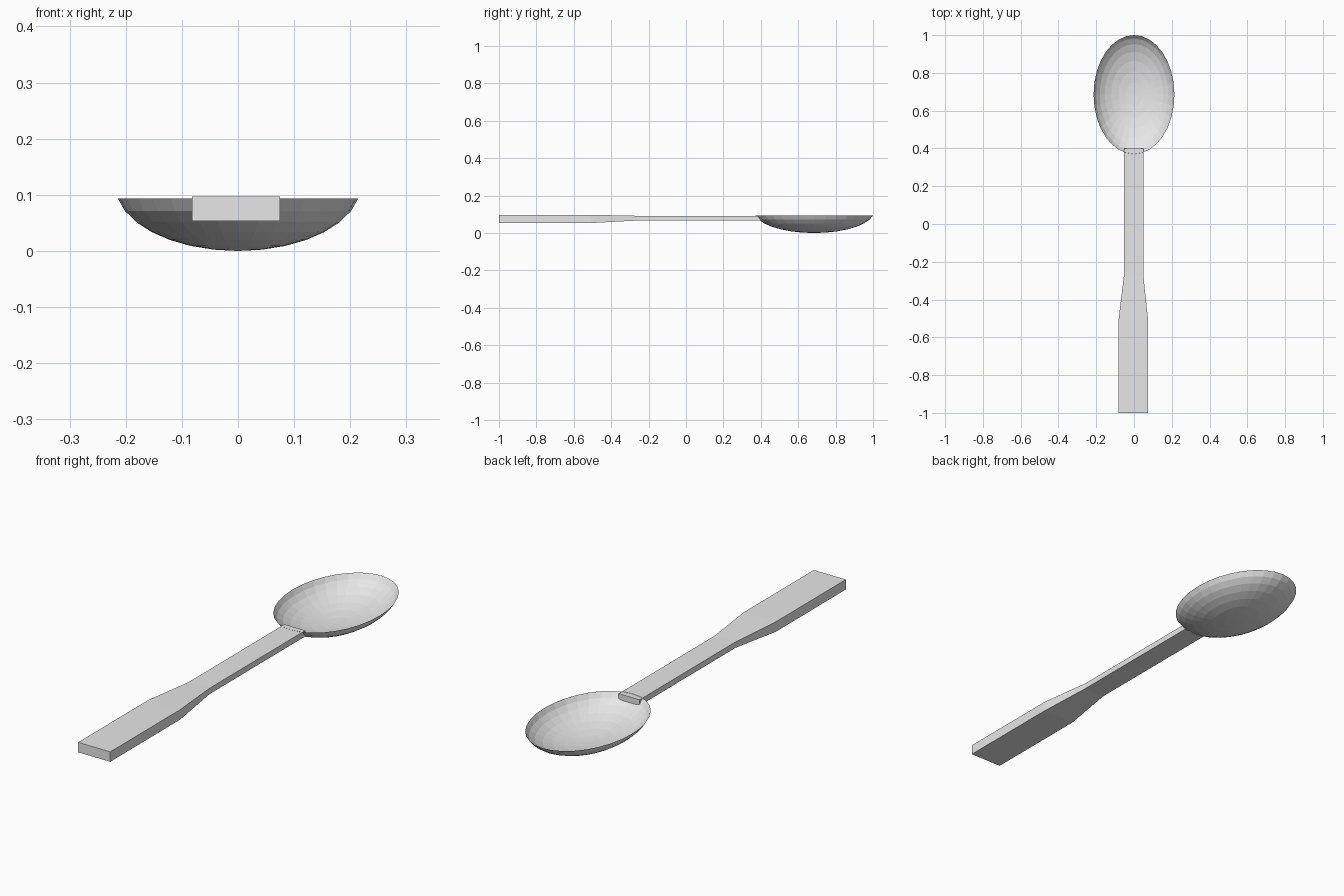
import bpy
import bmesh
import math
from mathutils import Vector

cube = bpy.data.objects.get("Cube")
if cube:
    bpy.data.objects.remove(cube, do_unlink=True)

steel = bpy.data.materials.new("light_grey_steel")
steel.use_nodes = True
colour = (0.8, 0.8, 0.8, 1)
steel.diffuse_color = colour
steel.node_tree.nodes["Principled BSDF"].inputs["Base Color"].default_value = colour


def add_object(name, bm):
    mesh = bpy.data.meshes.new(name)
    bm.to_mesh(mesh)
    bm.free()
    mesh.materials.append(steel)
    obj = bpy.data.objects.new(name, mesh)
    bpy.context.collection.objects.link(obj)
    return obj


# Bowl: lower cap of a faceted sphere, stretched to an oval, open at the top
bm = bmesh.new()
bmesh.ops.create_uvsphere(bm, u_segments=32, v_segments=16, radius=1)
bmesh.ops.delete(bm, geom=[v for v in bm.verts if v.co.z > -0.1], context="VERTS")
rim_angle = math.radians(78.75)
rim_radius = math.sin(rim_angle)
depth = 0.093 / (1 - math.cos(rim_angle))
bmesh.ops.translate(bm, verts=bm.verts, vec=(0, 0, 1))
bmesh.ops.scale(bm, verts=bm.verts, vec=(0.214 / rim_radius, 0.315 / rim_radius, depth))
bmesh.ops.translate(bm, verts=bm.verts, vec=(0, 0.685, 0))
add_object("bowl", bm)

# Handle: rectangular sections (y, left x, right x, bottom z, top z) joined in a strip
sections = [
    (-1.0, -0.082, 0.075, 0.053, 0.097),
    (-0.51, -0.082, 0.075, 0.053, 0.097),
    (-0.27, -0.053, 0.049, 0.066, 0.092),
    (0.4, -0.053, 0.049, 0.066, 0.092),
]
bm = bmesh.new()
rings = []
for y, x0, x1, z0, z1 in sections:
    corners = [(x0, z0), (x1, z0), (x1, z1), (x0, z1)]
    rings.append([bm.verts.new(Vector((x, y, z))) for x, z in corners])
for near, far in zip(rings, rings[1:]):
    for i in range(4):
        j = (i + 1) % 4
        bm.faces.new((near[i], near[j], far[j], far[i]))
bm.faces.new(rings[0])
bm.faces.new(rings[-1])
bmesh.ops.recalc_face_normals(bm, faces=bm.faces)
add_object("handle", bm)
